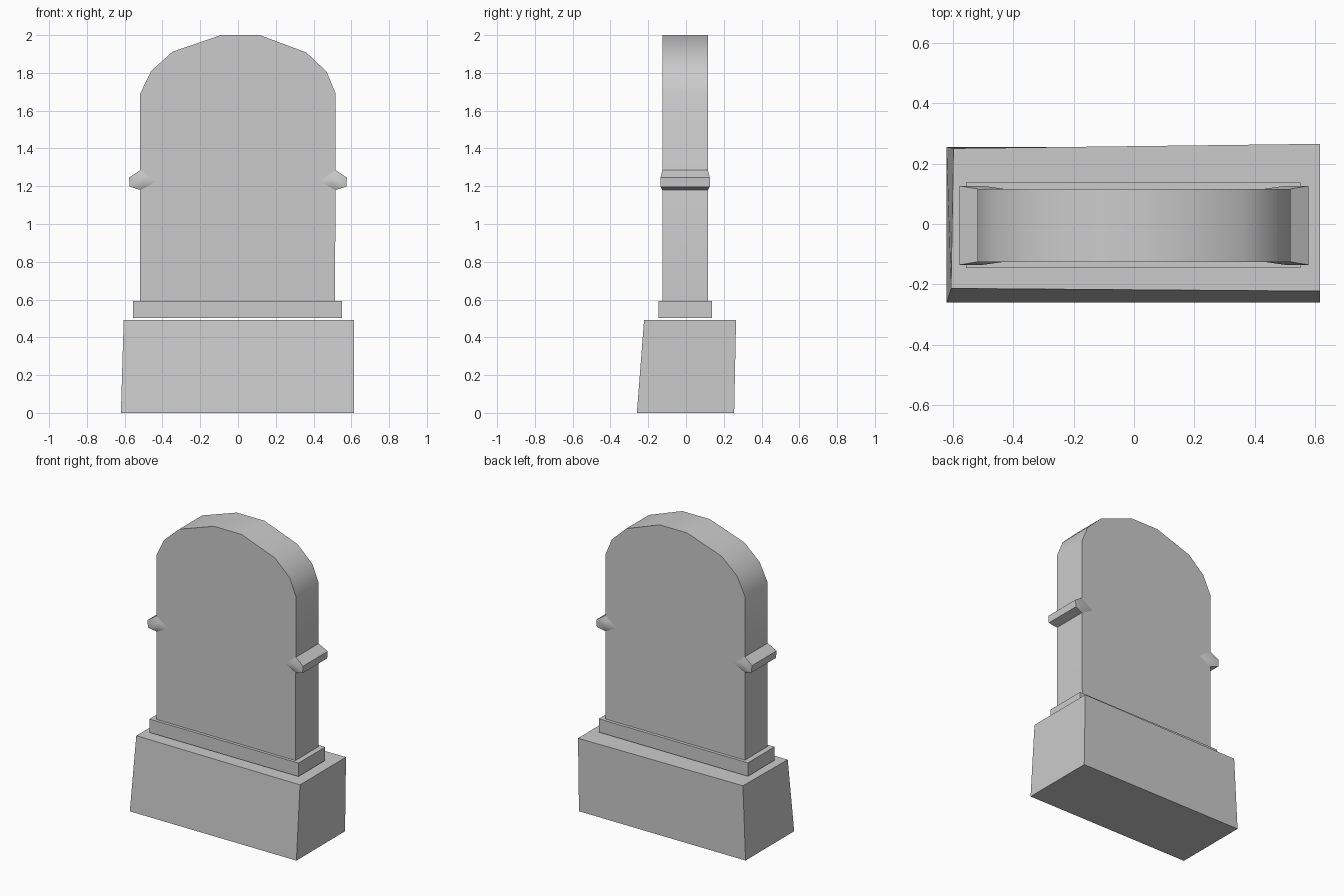
import bpy, bmesh, math

if "Cube" in bpy.data.objects:
    bpy.data.objects.remove(bpy.data.objects["Cube"])


def finish(name, bm, smooth=None):
    bmesh.ops.recalc_face_normals(bm, faces=bm.faces)
    mesh = bpy.data.meshes.new(name)
    bm.to_mesh(mesh)
    bm.free()
    obj = bpy.data.objects.new(name, mesh)
    bpy.context.collection.objects.link(obj)
    if smooth:
        bpy.ops.object.select_all(action='DESELECT')
        obj.select_set(True)
        bpy.context.view_layer.objects.active = obj
        bpy.ops.object.shade_smooth_by_angle(angle=math.radians(smooth))
    return obj


def block(name, bottom, top, z0, z1):
    # Four-cornered block with independent bottom and top outlines
    bm = bmesh.new()
    lo = [bm.verts.new((x, y, z0)) for x, y in bottom]
    hi = [bm.verts.new((x, y, z1)) for x, y in top]
    bm.faces.new(lo)
    bm.faces.new(hi)
    for i in range(4):
        j = (i + 1) % 4
        bm.faces.new((lo[i], lo[j], hi[j], hi[i]))
    return finish(name, bm)


# Leaning, slightly uneven base
block("base",
      [(-0.62, -0.26), (0.615, -0.26), (0.615, 0.255), (-0.62, 0.255)],
      [(-0.605, -0.213), (0.615, -0.222), (0.615, 0.265), (-0.597, 0.25)],
      0.0, 0.493)

# Thin plinth under the slab
rect = [(-0.555, -0.145), (0.55, -0.145), (0.55, 0.137), (-0.555, 0.137)]
block("plinth", rect, rect, 0.502, 0.592)

# Arched headstone slab
FRONT, BACK = -0.125, 0.116
outline = [(-0.518, 0.592), (0.514, 0.592), (0.517, 1.69), (0.47, 1.805),
           (0.362, 1.908), (0.115, 2.0), (-0.09, 2.0), (-0.347, 1.912),
           (-0.46, 1.81), (-0.518, 1.69)]
bm = bmesh.new()
face = bm.faces.new([bm.verts.new((x, FRONT, z)) for x, z in outline])
ext = bmesh.ops.extrude_face_region(bm, geom=[face], use_keep_orig=True)
for v in ext["geom"]:
    if isinstance(v, bmesh.types.BMVert):
        v.co.y = BACK
finish("slab", bm, 40)

# Side lugs, slightly thicker than the slab and fading into its faces
for side, name in ((-1, "left_lug"), (1, "right_lug")):
    bm = bmesh.new()
    for y, bulge in ((FRONT, -0.01), (BACK, 0.01)):
        for x, z, k in ((0.515, 1.18, 0), (0.573, 1.197, 1), (0.577, 1.245, 1),
                        (0.517, 1.285, 0), (0.5, 1.2, 1), (0.5, 1.245, 1),
                        (0.43, 1.225, 0)):
            bm.verts.new((side * x, y + bulge * k, z))
    bmesh.ops.convex_hull(bm, input=bm.verts)
    finish(name, bm, 40)
